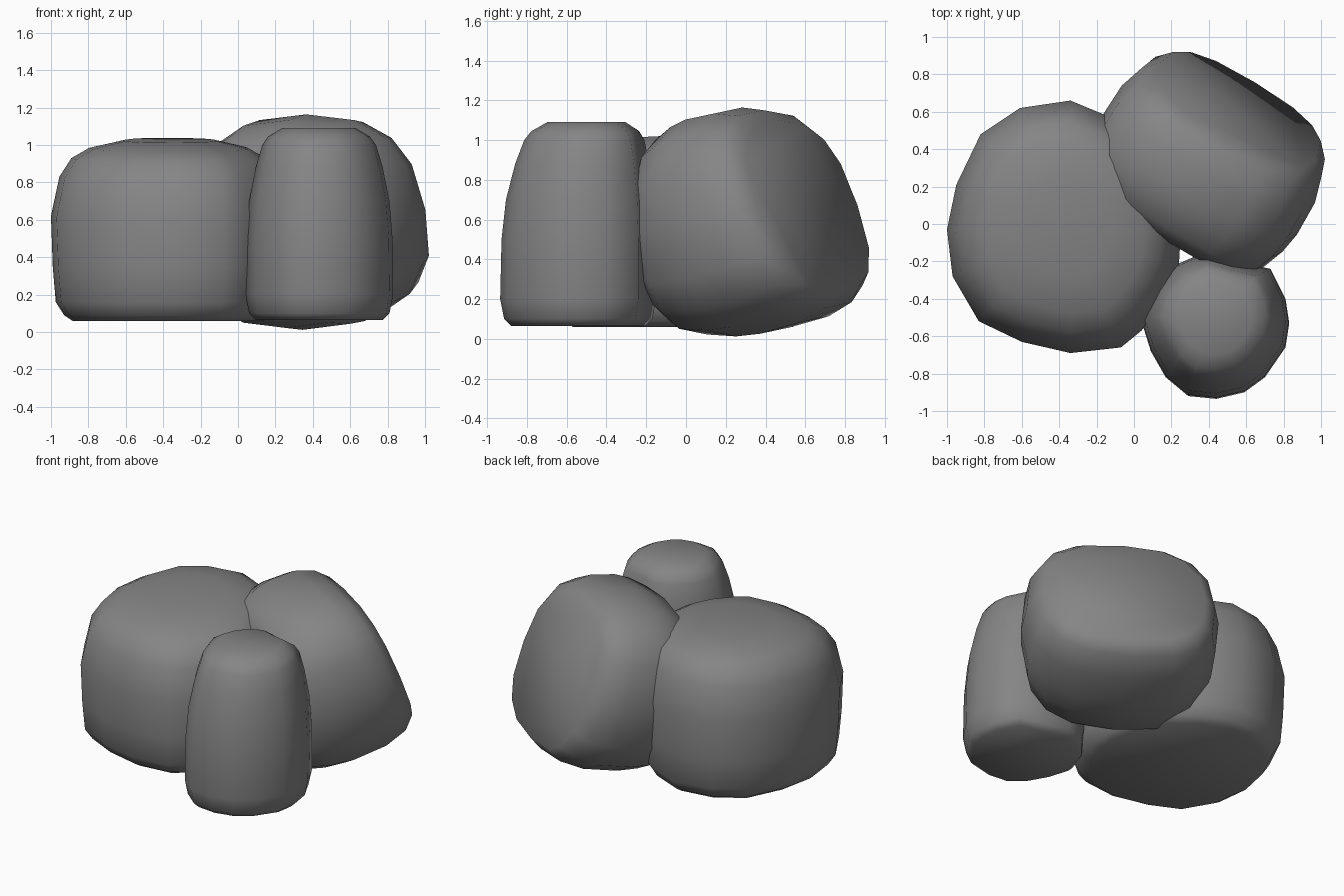
import bpy
import bmesh
import math
from mathutils import Matrix, Vector

if "Cube" in bpy.data.objects:
    bpy.data.objects.remove(bpy.data.objects["Cube"], do_unlink=True)

# One stone colour for everything
stone = bpy.data.materials.new("stone_grey")
stone.use_nodes = True
grey = (0.235, 0.235, 0.235, 1.0)
stone.diffuse_color = grey
shader = stone.node_tree.nodes["Principled BSDF"]
shader.inputs["Base Color"].default_value = grey
shader.inputs["Roughness"].default_value = 0.9


def build_rock(name, outline, profile, matrix, lean=0, slants=(0, 0)):
    """Loft an outline through (height, scale) rings.

    lean shifts the upper rings along y; slants tilt the first and last ring.
    """
    bm = bmesh.new()
    low, high = profile[0][0], profile[-1][0]
    rings = []
    for height, scale in profile:
        rise = (height - low) / (high - low)
        shift = lean * rise ** 3
        slant = slants[0] + (slants[1] - slants[0]) * rise
        rings.append([
            bm.verts.new((x * scale, y * scale + shift, height + slant * y * scale))
            for x, y in outline
        ])
    count = len(outline)
    for lower, upper in zip(rings, rings[1:]):
        for i in range(count):
            j = (i + 1) % count
            bm.faces.new((lower[i], lower[j], upper[j], upper[i]))
    # Flat end caps
    bm.faces.new(rings[0][::-1])
    bm.faces.new(rings[-1])
    bmesh.ops.recalc_face_normals(bm, faces=bm.faces[:])
    mesh = bpy.data.meshes.new(name)
    bm.to_mesh(mesh)
    bm.free()
    mesh.materials.append(stone)
    mesh.shade_smooth()
    rock = bpy.data.objects.new(name, mesh)
    rock.matrix_world = matrix
    bpy.context.collection.objects.link(rock)


def around(points, centre):
    """Express outline points relative to a centre, counter-clockwise."""
    return [(x - centre[0], y - centre[1]) for x, y in reversed(points)]


# Large upright boulder
centre = (-0.36, -0.02)
outline = [(-1, -0.03), (-0.95, 0.21), (-0.82, 0.48), (-0.61, 0.62),
           (-0.34, 0.66), (-0.1, 0.56), (0.1, 0.4), (0.21, 0.2),
           (0.25, -0.05), (0.24, -0.22), (0.17, -0.4), (0.04, -0.57),
           (-0.07, -0.66), (-0.34, -0.69), (-0.6, -0.63), (-0.83, -0.52),
           (-0.97, -0.28)]
profile = [(0.06, 0.82), (0.09, 0.89), (0.16, 0.96), (0.35, 0.985), (0.62, 1),
           (0.83, 0.93), (0.93, 0.83), (0.985, 0.68), (1.025, 0.4)]
build_rock("large_boulder", around(outline, centre), profile,
           Matrix.Translation((*centre, 0)), slants=(0, 0.05))

# Slim front boulder
centre = (0.43, -0.54)
outline = [(0.04, -0.52), (0.1, -0.36), (0.22, -0.22), (0.38, -0.15),
           (0.55, -0.2), (0.73, -0.24), (0.81, -0.4), (0.83, -0.53),
           (0.81, -0.66), (0.7, -0.82), (0.59, -0.9), (0.44, -0.935),
           (0.29, -0.92), (0.17, -0.82), (0.09, -0.68)]
profile = [(0.065, 0.86), (0.1, 0.95), (0.2, 1), (0.5, 0.99), (0.7, 0.95),
           (0.88, 0.86), (1, 0.77), (1.045, 0.69), (1.09, 0.5)]
build_rock("slim_boulder", around(outline, centre), profile,
           Matrix.Translation((*centre, 0)), lean=0.04)

# Tilted back boulder, a squarish oval lofted along its leaning axis
sides = 16
outline = []
for i in range(sides):
    angle = math.tau * i / sides
    c, s = math.cos(angle), math.sin(angle)
    outline.append((0.61 * math.copysign(abs(c) ** 0.74, c),
                    0.57 * math.copysign(abs(s) ** 0.74, s)))
profile = [(-0.36, 0.62), (-0.33, 0.77), (-0.26, 0.89), (-0.12, 0.97),
           (0, 1), (0.2, 0.99), (0.34, 0.92), (0.42, 0.8)]
axis = Vector((0.52, 0.86, 0.22)).normalized()
across = axis.cross(Vector((0, 0, 1))).normalized()
turn = Matrix((across, axis.cross(across), axis)).transposed().to_4x4()
build_rock("tilted_boulder", outline, profile,
           Matrix.Translation((0.35, 0.26, 0.58)) @ turn, slants=(-0.1, 0.16))
